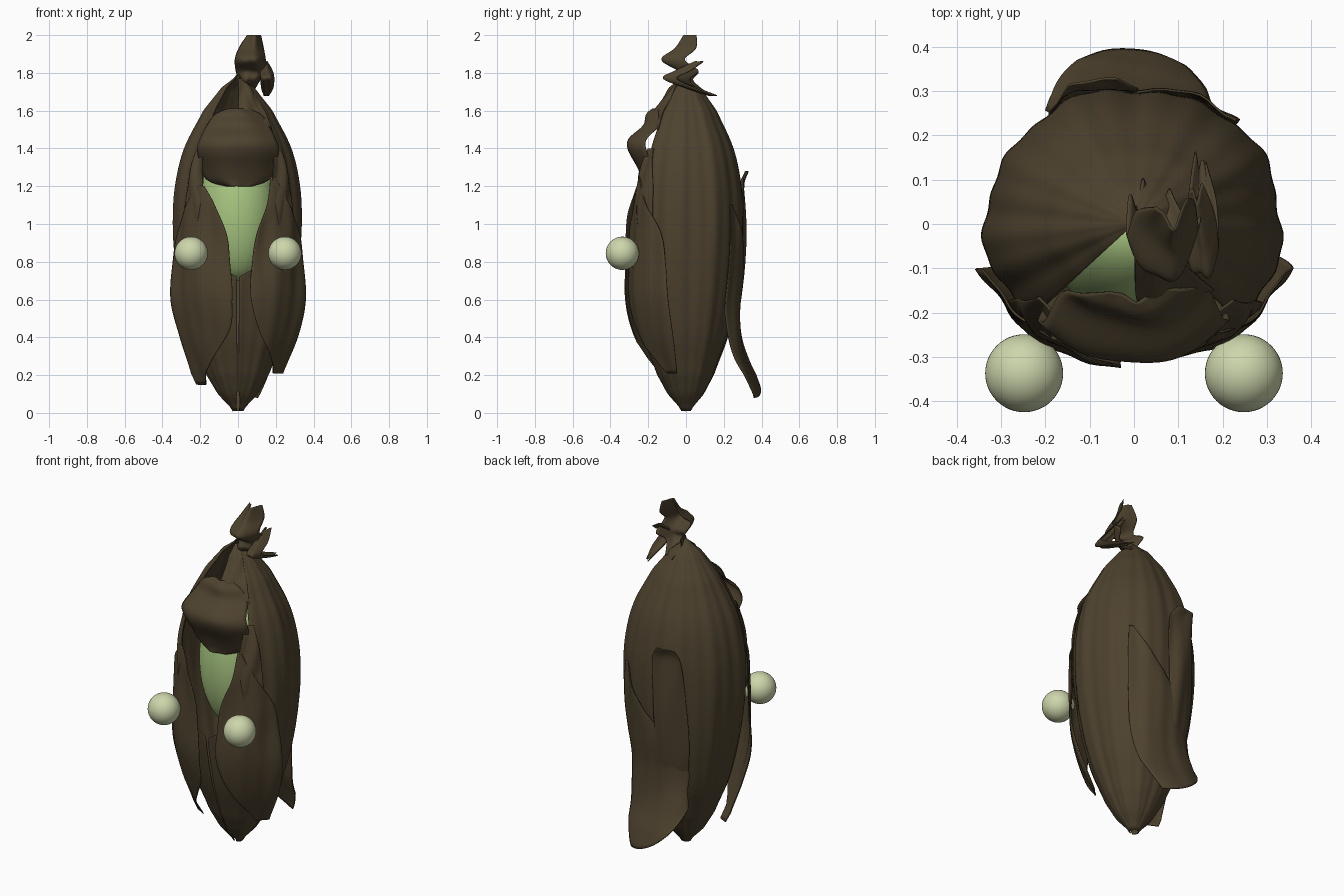
import bpy, math

if "Cube" in bpy.data.objects:
    bpy.data.objects.remove(bpy.data.objects["Cube"])


def material(name, rgb):
    m = bpy.data.materials.new(name)
    m.diffuse_color = (*rgb, 1)
    m.use_nodes = True
    m.node_tree.nodes["Principled BSDF"].inputs["Base Color"].default_value = m.diffuse_color
    return m


BARK = material("dark bark brown", (0.076, 0.055, 0.028))
GREEN = material("leaf green", (0.41, 0.59, 0.23))
PALE = material("pale sage", (0.61, 0.67, 0.41))


def curve(rows, t):
    """Catmull-Rom through equal-length rows, t in 0..1."""
    f = t * (len(rows) - 1)
    i = min(int(f), len(rows) - 2)
    f -= i
    p0, p1, p2, p3 = (rows[min(max(i + k, 0), len(rows) - 1)] for k in (-1, 0, 1, 2))
    return [0.5 * (2 * b + (c - a) * f + (2 * a - 5 * b + 4 * c - d) * f * f
                   + (3 * b - a - 3 * c + d) * f ** 3)
            for a, b, c, d in zip(p0, p1, p2, p3)]


def lerp_table(table, z):
    if z <= table[0][0]:
        return table[0][1]
    for (z0, r0), (z1, r1) in zip(table, table[1:]):
        if z <= z1:
            return r0 + (r1 - r0) * (z - z0) / (z1 - z0)
    return table[-1][1]


def sheet(name, func, nu, nv, thick=0.005):
    """Thin smooth surface from func(u, v)."""
    verts = [func(i / nu, j / nv) for j in range(nv + 1) for i in range(nu + 1)]
    w = nu + 1
    faces = [(j * w + i, j * w + i + 1, (j + 1) * w + i + 1, (j + 1) * w + i)
             for j in range(nv) for i in range(nu)]
    me = bpy.data.meshes.new(name)
    me.from_pydata(verts, [], faces)
    me.polygons.foreach_set("use_smooth", [True] * len(faces))
    me.materials.append(BARK)
    ob = bpy.data.objects.new(name, me)
    bpy.context.collection.objects.link(ob)
    s = ob.modifiers.new("thickness", "SOLIDIFY")
    s.thickness = thick
    s.offset = 0
    return ob


# Husk profile (height, radius); angle is measured from the front towards +x
PROFILE = [(0.01, 0.025), (0.1, 0.1), (0.2, 0.16), (0.4, 0.24), (0.6, 0.29), (0.8, 0.32),
           (1.0, 0.333), (1.2, 0.323), (1.4, 0.277), (1.6, 0.178), (1.72, 0.085), (1.79, 0.004)]
STEPS = [(p[0], i / (len(PROFILE) - 1)) for i, p in enumerate(PROFILE)]


def husk_point(deg, z, off=0.0):
    a = math.radians(deg)
    r = curve([(r,) for _, r in PROFILE], lerp_table(STEPS, z))[0]
    r *= 1 + 0.016 * math.cos(9 * a + 0.6 * math.sin(3 * z)) + 0.014 * math.cos(5 * a + 1)
    r *= 1 + 0.008 * math.cos(21 * a)
    return (r * math.sin(a) + off * math.sin(a),
            -0.91 * r * math.cos(a) - off * math.cos(a), z)


# Half-angle of the front opening by height
GAP = [(0.01, 14), (0.12, 1), (0.72, 1), (0.76, 14), (0.86, 38), (0.95, 44), (1.79, 45)]


def husk(u, v):
    z = 0.01 + 1.78 * v
    g = lerp_table(GAP, z)
    return husk_point(g + (360 - 2 * g) * u, z)


sheet("husk", husk, 160, 80)


# Leaves that hug the husk: rows of (height, start angle, end angle, offset)
def hugging_leaf(name, rows, flare=0.0, lift=0.0):
    def f(u, v):
        z, a0, a1, off = curve(rows, v)
        ripple = 0.006 * math.sin(7 * u + 9 * v) * math.sin(math.pi * v)
        k = 1 - flare / 2 + flare * u * u
        if lift:
            k = 1 - 0.6 * u * u * v + 0.3 * u * (1 - u)
            z += lift * u * u * v ** 3
        return husk_point(a0 + (a1 - a0) * u, z, max(off * k, 0.007) + ripple)
    sheet(name, f, 24, 40)


hugging_leaf("front_leaf_right", [
    (1.25, 32, 36, 0.01), (1.1, 27, 50, 0.015), (0.95, 17, 66, 0.02), (0.8, 13, 71, 0.035),
    (0.6, 12, 74, 0.062), (0.4, 26, 77, 0.065), (0.21, 60, 78, 0.065)], 0.4)
hugging_leaf("front_leaf_left", [
    (1.2, -32, -38, 0.01), (1.1, -21, -52, 0.015), (0.95, -10, -66, 0.02), (0.8, -7, -72, 0.037),
    (0.6, -5, -73, 0.065), (0.4, -12, -72, 0.065), (0.15, -62, -75, 0.08)], 0.4)
for side, s in (("left", -1), ("right", 1)):
    hugging_leaf("opening_lip_" + side, [
        (1.4, 40 * s, 50 * s, 0.008), (1.25, 34 * s, 54 * s, 0.012),
        (1.1, 35 * s, 56 * s, 0.012), (0.93, 40 * s, 56 * s, 0.01)])
hugging_leaf("top_flap_right", [
    (1.77, 1, 48, 0.0), (1.7, 1, 48, 0.0), (1.6, 2, 48, 0.0), (1.5, 14, 48, 0.0)])
hugging_leaf("back_leaf_upper", [
    (1.28, 186, 203, 0.05), (1.2, 179, 208, 0.018), (1.0, 179, 212, 0.012),
    (0.7, 182, 216, 0.018), (0.42, 194, 214, 0.03)])
hugging_leaf("back_leaf_lower", [
    (1.1, 138, 142, 0.01), (0.9, 137, 165, 0.015), (0.7, 137, 195, 0.022),
    (0.5, 138, 215, 0.04), (0.3, 146, 215, 0.12), (0.08, 164, 216, 0.30)], lift=0.27)


# Free leaves curling across x: rows of (height, centre x, half width, y)
def curled_leaf(name, rows, bend, wave=0.012):
    def f(u, v):
        z, cx, hw, y = curve(rows, v)
        s = 2 * u - 1
        return (cx + hw * s, y + bend * s * s * hw + wave * math.sin(5 * s + 4 * v), z)
    sheet(name, f, 24, 32)


curled_leaf("hood_leaf", [
    (1.2, 0.0, 0.07, -0.22), (1.235, 0.0, 0.165, -0.23), (1.3, 0.0, 0.19, -0.26),
    (1.39, 0.0, 0.215, -0.31), (1.45, 0.0, 0.2, -0.305), (1.52, 0.0, 0.165, -0.225),
    (1.58, 0.0, 0.12, -0.205), (1.61, 0.0, 0.05, -0.17)], 0.45, 0.006)
curled_leaf("top_leaf_large", [
    (1.7, 0.05, 0.03, 0.05), (1.76, 0.06, 0.055, -0.05), (1.81, 0.07, 0.08, -0.05),
    (1.87, 0.065, 0.08, -0.13), (1.93, 0.07, 0.065, -0.05), (2.0, 0.085, 0.035, 0.0)], 1.4)
curled_leaf("top_leaf_small", [
    (1.68, 0.15, 0.012, 0.13), (1.72, 0.155, 0.03, 0.0), (1.77, 0.155, 0.035, -0.12),
    (1.81, 0.15, 0.032, -0.05), (1.86, 0.14, 0.015, 0.06)], 1.8)


# Round parts: inner body and the two hands
def ball(name, loc, scale, mat):
    bpy.ops.mesh.primitive_uv_sphere_add(segments=48, ring_count=24, location=loc)
    ob = bpy.context.object
    ob.name = name
    ob.scale = scale
    ob.data.materials.append(mat)
    bpy.ops.object.shade_smooth()


ball("inner_body", (0, -0.02, 1.09), (0.2, 0.19, 0.39), GREEN)
for side, s in (("left", -1), ("right", 1)):
    ball("hand_" + side, (0.248 * s, -0.337, 0.845), (0.088, 0.088, 0.088), PALE)
